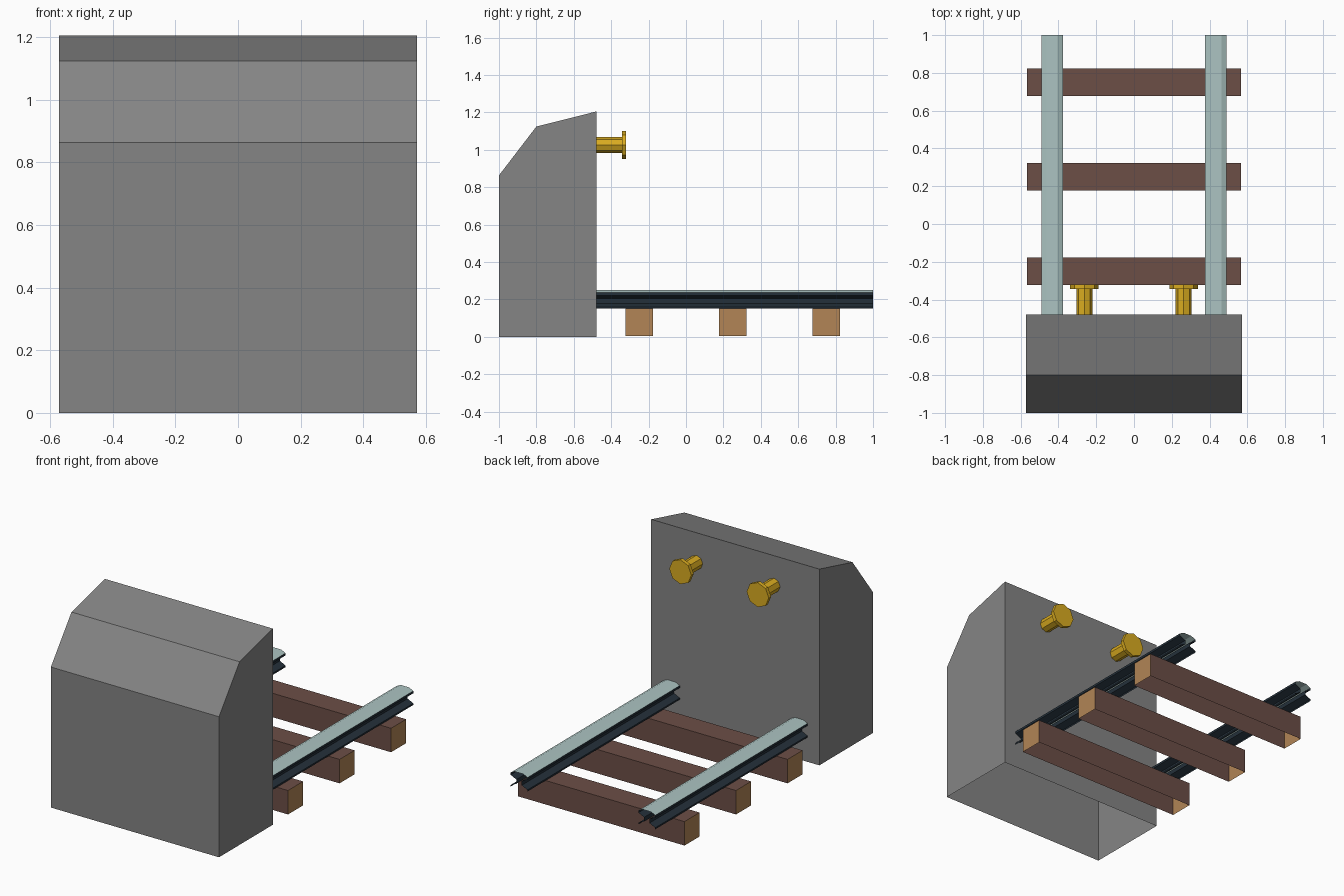
import bpy, bmesh, math

if "Cube" in bpy.data.objects:
    bpy.data.objects.remove(bpy.data.objects["Cube"])


def material(name, rgb):
    """Flat colour from sRGB 0-255 values, stored as linear."""
    lin = [((c / 255 + 0.055) / 1.055) ** 2.4 for c in rgb]
    m = bpy.data.materials.new(name)
    m.diffuse_color = (*lin, 1)
    m.use_nodes = True
    m.node_tree.nodes["Principled BSDF"].inputs["Base Color"].default_value = m.diffuse_color
    return m


concrete = material("grey_concrete", (133, 133, 133))
bark = material("dark_brown_wood", (108, 78, 70))
cut_wood = material("light_cut_wood", (178, 133, 86))
steel = material("dark_steel", (36, 48, 58))
polished = material("polished_steel", (172, 196, 194))
gold = material("gold_paint", (218, 172, 32))


def finish(name, bm, mats, drop=None, paint=None):
    """Orient faces, remove hidden open sides, colour by rule, add object."""
    bmesh.ops.recalc_face_normals(bm, faces=bm.faces)
    bm.normal_update()
    if drop:
        bmesh.ops.delete(bm, geom=[f for f in bm.faces if drop(f)], context='FACES')
    if paint:
        for f in bm.faces:
            f.material_index = paint(f)
    me = bpy.data.meshes.new(name)
    bm.to_mesh(me)
    bm.free()
    for m in mats:
        me.materials.append(m)
    bpy.context.collection.objects.link(bpy.data.objects.new(name, me))


def prism(points, a, b, place):
    """Closed prism: 2D outline swept from a to b, mapped by place(u, v, t)."""
    bm = bmesh.new()
    ends = [[bm.verts.new(place(u, v, t)) for u, v in points] for t in (a, b)]
    n = len(points)
    for e in ends:
        bm.faces.new(e)
    for i in range(n):
        j = (i + 1) % n
        bm.faces.new((ends[0][i], ends[0][j], ends[1][j], ends[1][i]))
    return bm


def along_x(u, v, t):
    return (t, u, v)


# Stop block, open underneath
block = [(-1, 0), (-1, 0.863), (-0.8, 1.124), (-0.478, 1.205), (-0.478, 0)]
finish("stop_block", prism(block, -0.571, 0.571, along_x), [concrete],
       drop=lambda f: f.normal.z < -0.9)

# Sleepers with pale cut ends, open underneath
for i, y in enumerate((-0.25, 0.25, 0.75)):
    box = [(y - 0.073, 0.003), (y - 0.073, 0.15), (y + 0.073, 0.15), (y + 0.073, 0.003)]
    finish(f"sleeper_{i + 1}", prism(box, -0.566, 0.566, along_x), [bark, cut_wood],
           drop=lambda f: f.normal.z < -0.9,
           paint=lambda f: int(abs(f.normal.x) > 0.9))

# Rails: flanged section with a polished running surface, open ends and base
half = [(0.057, 0.15), (0.057, 0.16), (0.018, 0.178), (0.018, 0.204),
        (0.057, 0.222), (0.057, 0.236), (0.028, 0.25)]
section = half + [(-u, v) for u, v in reversed(half)]
for side, label in ((-1, "left"), (1, "right")):
    finish(f"{label}_rail",
           prism(section, -0.478, 1.0, lambda u, v, t: (u + side * 0.434, t, v)),
           [steel, polished],
           drop=lambda f: abs(f.normal.y) > 0.9 or (f.normal.z < -0.9 and f.calc_center_median().z < 0.155),
           paint=lambda f: int(f.calc_center_median().z > 0.238))

    # Buffers: eight-sided stem and striking plate
    for part, r, y0, y1 in (("stem", 0.042, -0.478, -0.343), ("plate", 0.075, -0.343, -0.32)):
        ring = [(r * math.cos(k * math.pi / 4), r * math.sin(k * math.pi / 4)) for k in range(8)]
        finish(f"{label}_buffer_{part}",
               prism(ring, y0, y1, lambda u, v, t: (u + side * 0.263, t, v + 1.025)),
               [gold])
